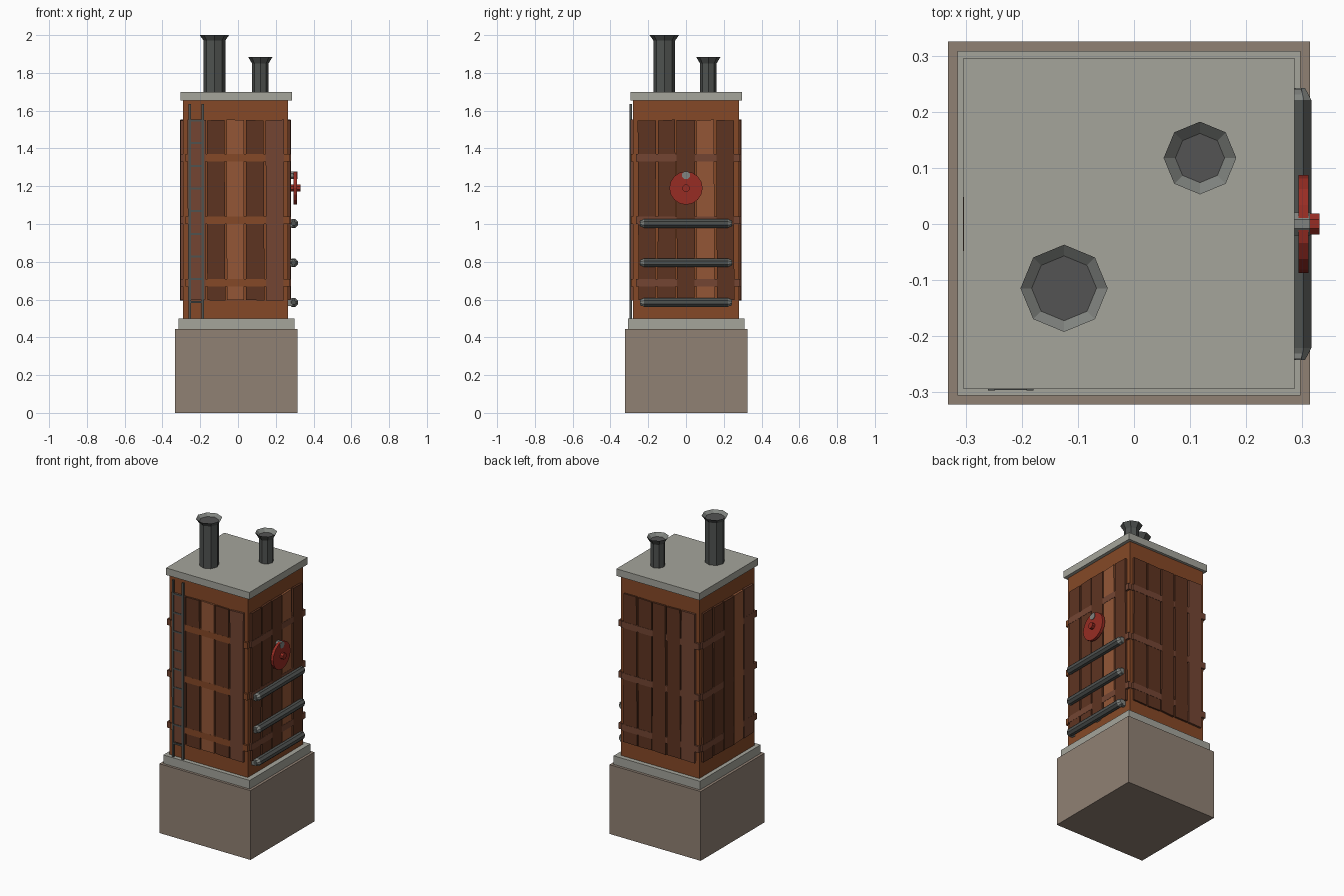
import bpy, bmesh, math, random
from mathutils import Matrix, Vector

if "Cube" in bpy.data.objects:
    bpy.data.objects.remove(bpy.data.objects["Cube"])

random.seed(4)
CX = -0.0125   # body centre in x
HALF = 0.278   # body half width


def mat(name, rgb):
    m = bpy.data.materials.new(name)
    m.diffuse_color = [(c / 255) ** 2.2 for c in rgb] + [1]
    m.use_nodes = True
    m.node_tree.nodes["Principled BSDF"].inputs["Base Color"].default_value = m.diffuse_color
    return m


STONE = mat("stone", (143, 128, 115))
TRIM = mat("trim", (163, 163, 154))
RUST = mat("rust", (132, 74, 43))
DARK = mat("dark_wood", (94, 55, 38))
MID = mat("mid_wood", (115, 71, 54))
LIGHT = mat("light_wood", (146, 87, 57))
IRON = mat("iron", (80, 83, 81))
STEEL = mat("steel", (128, 131, 127))
SOOT = mat("soot", (84, 84, 84))
RED = mat("red", (150, 48, 40))


def finish(name, bm, *mats):
    bmesh.ops.recalc_face_normals(bm, faces=bm.faces)
    me = bpy.data.meshes.new(name)
    bm.to_mesh(me)
    bm.free()
    for m in mats:
        me.materials.append(m)
    ob = bpy.data.objects.new(name, me)
    bpy.context.collection.objects.link(ob)
    return ob


def box(name, lo, hi, m, xf=Matrix(), jitter=0):
    lo, hi = Vector(lo), Vector(hi)
    mid, size = (lo + hi) / 2, hi - lo
    bm = bmesh.new()
    bmesh.ops.create_cube(bm, size=1)
    # one random offset per upright corner edge, for uneven planks
    offs = {(a, b): (random.uniform(-jitter, jitter), random.uniform(-jitter, jitter))
            for a in (False, True) for b in (False, True)}
    for v in bm.verts:
        dx, dz = offs[(v.co.x > 0, v.co.z > 0)]
        v.co = Vector((mid.x + v.co.x * size.x + dx,
                       mid.y + v.co.y * size.y,
                       mid.z + v.co.z * size.z + dz))
    bmesh.ops.transform(bm, matrix=xf, verts=bm.verts)
    return finish(name, bm, m)


def lathe(name, profile, sides, xf, *mats, slots=None, turn=0):
    """Revolve (radius, height) pairs around local z, capping both ends."""
    bm = bmesh.new()
    rings = []
    for r, h in profile:
        rings.append([bm.verts.new((r * math.cos(turn + i * math.tau / sides),
                                    r * math.sin(turn + i * math.tau / sides), h))
                      for i in range(sides)])
    bm.faces.new(rings[0])
    for k, (a, b) in enumerate(zip(rings, rings[1:])):
        for i in range(sides):
            j = (i + 1) % sides
            f = bm.faces.new((a[i], a[j], b[j], b[i]))
            f.material_index = slots[k] if slots else 0
    cap = bm.faces.new(rings[-1])
    cap.material_index = slots[-1] if slots else 0
    bmesh.ops.transform(bm, matrix=xf, verts=bm.verts)
    return finish(name, bm, *mats)


# Masonry base, collar, body and roof slab
box("stone_base", (-0.333, -0.323, 0), (0.315, 0.326, 0.445), STONE)
box("collar", (-0.316, -0.307, 0.445), (0.298, 0.309, 0.5), TRIM)
box("body", (CX - HALF, -0.28, 0.5), (CX + HALF, 0.28, 1.657), RUST)
box("roof_slab", (-0.305, -0.295, 1.655), (0.287, 0.297, 1.70), TRIM)

# Plank cladding and straps on all four faces
PATTERNS = {"front": (MID, DARK, LIGHT, DARK, MID), "right": (DARK, DARK, DARK, LIGHT, DARK),
            "back": (DARK, DARK, DARK, DARK, MID), "left": (DARK, DARK, DARK, LIGHT, MID)}
for n, (side, woods) in enumerate(PATTERNS.items()):
    xf = Matrix.Translation((CX, 0, 0)) @ Matrix.Rotation(n * math.pi / 2, 4, 'Z')
    for i, wood in enumerate(woods):
        u = (i - 2) * 0.1035
        depth = random.uniform(0.0125, 0.016)
        box(f"{side}_plank_{i + 1}", (u - 0.047, -HALF - depth, 0.597),
            (u + 0.047, -HALF + 0.005, 1.55), wood, xf, 0.003)
    for k, z in enumerate((0.69, 1.02, 1.35)):
        box(f"{side}_strap_{k + 1}", (-0.265, -HALF - 0.014, z - 0.02),
            (0.284, -HALF + 0.005, z + 0.02), RUST if n == 0 else MID, xf)

# Flared octagonal chimneys
for name, x, y, r, flare, top, lip in (("large_chimney", -0.125, -0.115, 0.058, 0.078, 2.0, 0.028),
                                       ("small_chimney", 0.118, 0.118, 0.044, 0.065, 1.885, 0.035)):
    lathe(name, [(r, 1.69), (r, top - lip), (flare, top), (r, top - lip * 0.6)], 8,
          Matrix.Translation((x, y, 0)), IRON, STEEL, SOOT, slots=[0, 0, 1, 2])

# Ladder on the front
for side, x in (("left", -0.255), ("right", -0.186)):
    box(f"ladder_rail_{side}", (x - 0.006, -0.298, 0.5), (x + 0.006, -0.287, 1.635), IRON)
for i in range(9):
    z = 0.588 + i * 0.12
    box(f"ladder_rung_{i + 1}", (-0.255, -0.297, z - 0.005), (-0.186, -0.289, z + 0.005), IRON)

# Horizontal pipes with tapered end fittings on the right side
along_y = Matrix.Rotation(-math.pi / 2, 4, 'X')
for k, z in enumerate((0.585, 0.795, 1.003)):
    xf = Matrix.Translation((0.294, 0, z)) @ along_y
    lathe(f"pipe_{k + 1}", [(0.013, -0.243), (0.025, -0.222), (0.025, 0.222), (0.013, 0.243)],
          8, xf, IRON, STEEL, slots=[1, 0, 1, 1], turn=math.pi / 8)
    for s, end in ((-1, "front"), (1, "back")):
        box(f"pipe_{k + 1}_mount_{end}", (0.262, s * 0.229 - 0.012, z - 0.018),
            (0.3, s * 0.229 + 0.012, z + 0.018), STEEL)
    box(f"pipe_{k + 1}_bracket", (0.262, -0.018, z - 0.014), (0.29, 0.018, z + 0.014), STEEL)

# Valve wheel, hub and steel knob
along_x = Matrix.Rotation(math.pi / 2, 4, 'Y')
wheel = Matrix.Translation((0, 0, 1.19)) @ along_x
lathe("valve_wheel", [(0.088, 0.294), (0.088, 0.312)], 16, wheel, RED)
lathe("valve_hub", [(0.02, 0.262), (0.02, 0.332)], 8, wheel, RED, turn=math.pi / 8)
lathe("valve_knob", [(0.022, 0.262), (0.022, 0.315)], 8,
      Matrix.Translation((0, 0, 1.258)) @ along_x, STEEL, turn=math.pi / 8)
